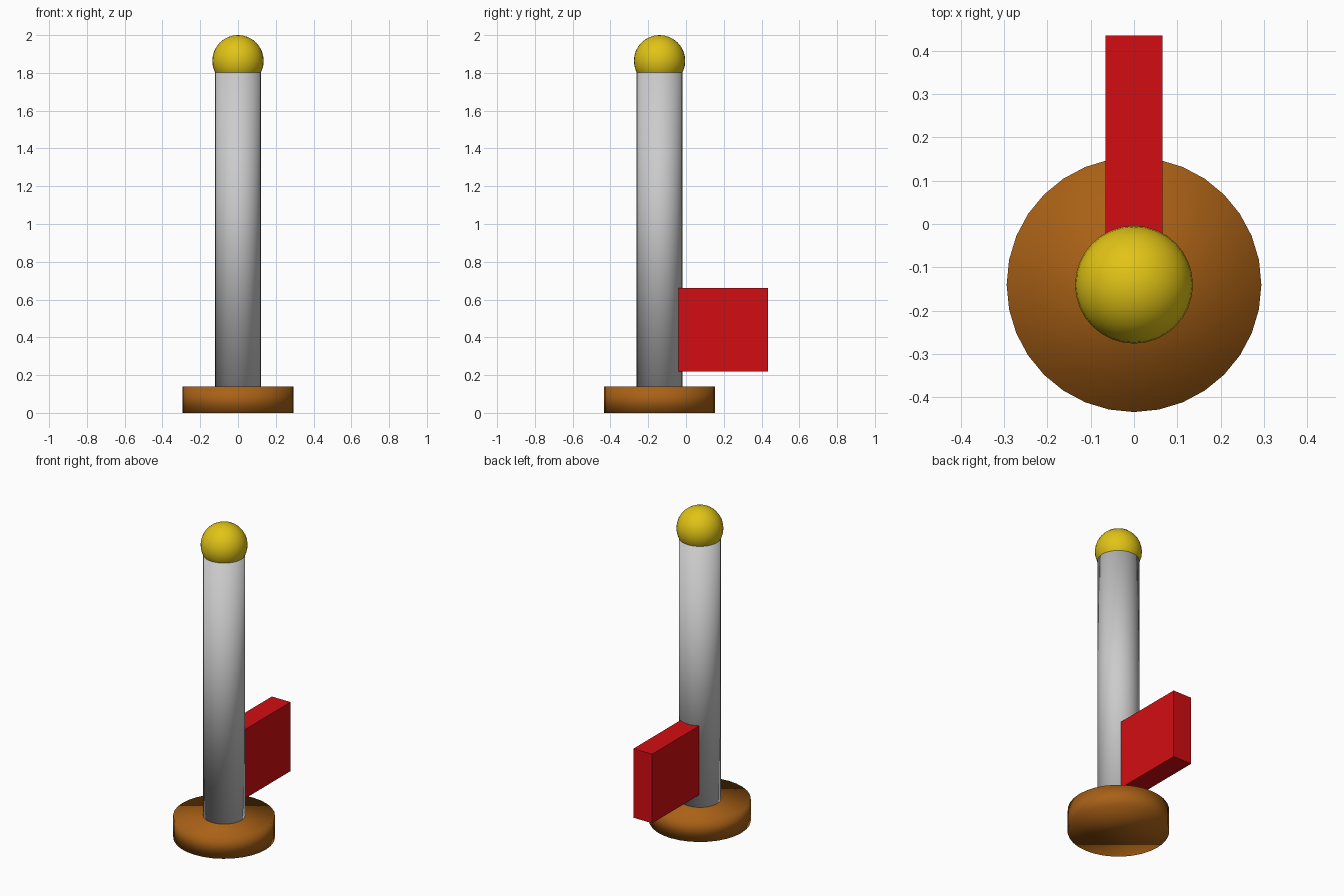
import bpy

if "Cube" in bpy.data.objects:
    bpy.data.objects.remove(bpy.data.objects["Cube"])

POST_Y = -0.14


def finish(name, colour=None, smooth=True):
    obj = bpy.context.object
    obj.name = name
    if smooth:
        bpy.ops.object.shade_smooth()
    if colour:
        mat = bpy.data.materials.new(name + "_colour")
        mat.diffuse_color = (*colour, 1)
        mat.use_nodes = True
        mat.node_tree.nodes["Principled BSDF"].inputs["Base Color"].default_value = mat.diffuse_color
        obj.data.materials.append(mat)
    return obj


def cylinder(name, radius, z0, z1, colour=None):
    bpy.ops.mesh.primitive_cylinder_add(
        vertices=32, radius=radius, depth=z1 - z0,
        location=(0, POST_Y, (z0 + z1) / 2))
    return finish(name, colour)


# Round foot and upright post, softly shaded right across their rims
cylinder("base", 0.294, 0.0, 0.14, (0.40, 0.12, 0.008))
cylinder("post", 0.121, 0.14, 1.81)

# Ball on top of the post
bpy.ops.mesh.primitive_uv_sphere_add(
    segments=32, ring_count=16, radius=0.136, location=(0, POST_Y, 1.864))
finish("top_ball", (0.75, 0.55, 0.008))

# Flat-sided red block behind the post
bpy.ops.mesh.primitive_cube_add(size=1, location=(0, 0.1975, 0.44))
bpy.context.object.scale = (0.132, 0.475, 0.44)
bpy.ops.object.transform_apply(location=False, rotation=False, scale=True)
finish("red_block", (0.65, 0.004, 0.006), smooth=False)
